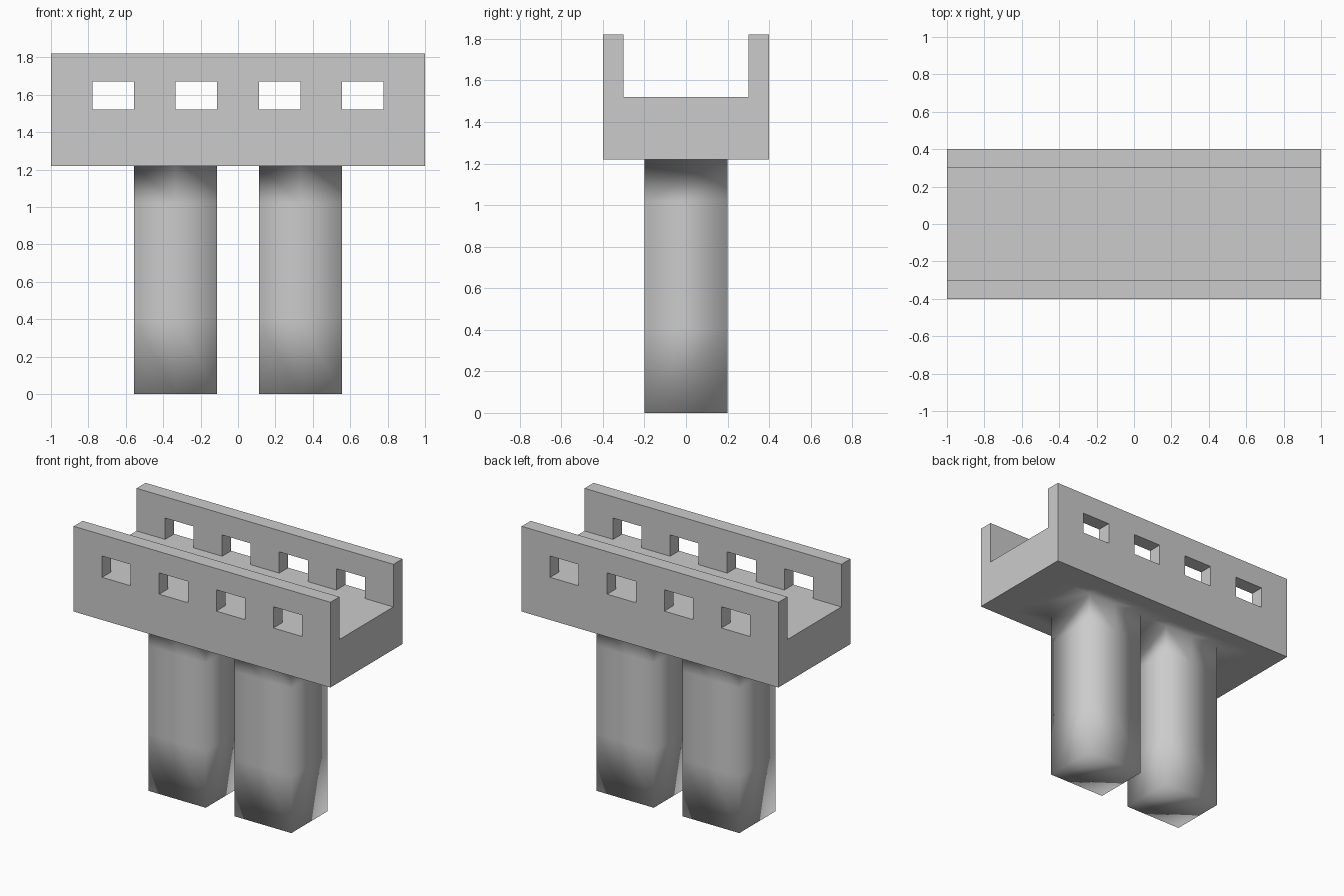
import bpy, bmesh

if "Cube" in bpy.data.objects:
    bpy.data.objects.remove(bpy.data.objects["Cube"])

# Grid lines of the blocky layout: nine equal columns along x
XS = [-1 + 2 * i / 9 for i in range(10)]
YS = [-0.4, -0.3, -0.2, 0.2, 0.3, 0.4]
ZS = [0, 0.4, 1.02, 1.22, 1.52, 1.67, 1.82]
SIZE = (len(XS) - 1, len(YS) - 1, len(ZS) - 1)
WINDOWS = (1, 3, 5, 7)
LEGS = (2, 3, 5, 6)


def solid(c):
    """True where a layout cell is filled."""
    i, j, k = c
    if not all(0 <= c[a] < SIZE[a] for a in range(3)):
        return False
    if k < 3:                                   # two legs
        return i in LEGS and j == 2
    if k == 3:                                  # thick floor
        return True
    if j not in (0, SIZE[1] - 1):               # open channel
        return False
    return not (k == 4 and i in WINDOWS)        # walls with windows


bm = bmesh.new()
verts = {}


def vert(p):
    if p not in verts:
        verts[p] = bm.verts.new((XS[p[0]], YS[p[1]], ZS[p[2]]))
    return verts[p]


# Skin every boundary between a filled and an empty cell
for i in range(SIZE[0]):
    for j in range(SIZE[1]):
        for k in range(SIZE[2]):
            cell = (i, j, k)
            if not solid(cell):
                continue
            for a in range(3):
                for side in (0, 1):
                    near = list(cell)
                    near[a] += 2 * side - 1
                    if solid(tuple(near)):
                        continue
                    b, c = (a + 1) % 3, (a + 2) % 3
                    loop = []
                    for db, dc in ((0, 0), (1, 0), (1, 1), (0, 1)):
                        p = list(cell)
                        p[a] += side
                        p[b] += db
                        p[c] += dc
                        loop.append(vert(tuple(p)))
                    if side == 0:
                        loop.reverse()
                    face = bm.faces.new(loop)
                    # legs and underside flow together smoothly, tray is flat
                    underside = k == 3 and a == 2 and side == 0
                    face.smooth = k < 3 or underside

mesh = bpy.data.meshes.new("trough_on_legs")
bm.to_mesh(mesh)
bm.free()
trough = bpy.data.objects.new("trough_on_legs", mesh)
bpy.context.collection.objects.link(trough)
